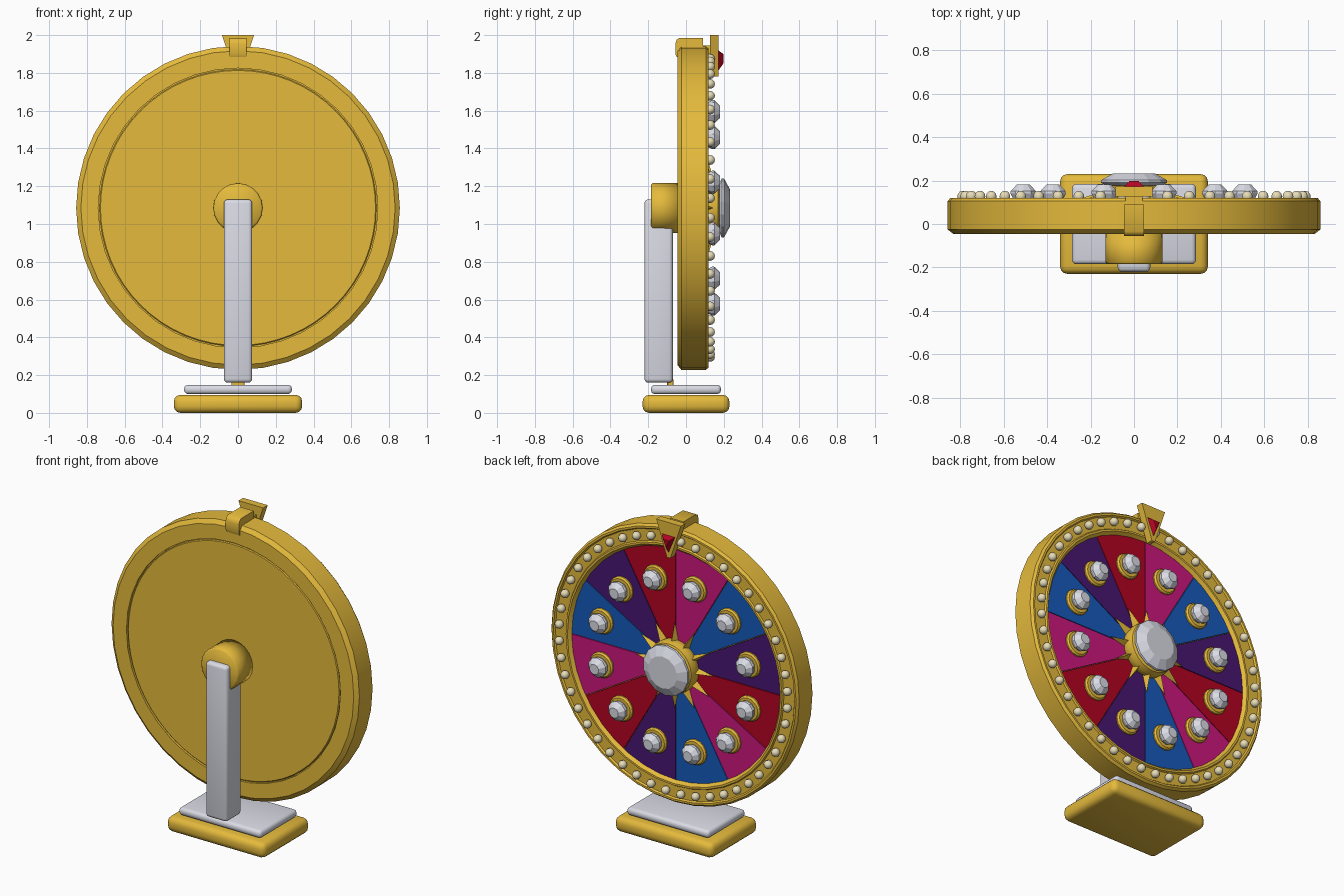
import bpy, bmesh, math
from mathutils import Matrix, Vector

if "Cube" in bpy.data.objects:
    bpy.data.objects.remove(bpy.data.objects["Cube"])

CZ = 1.085  # wheel centre height


def mat(name, r, g, b):
    m = bpy.data.materials.new(name)
    m.diffuse_color = (r, g, b, 1)
    m.use_nodes = True
    m.node_tree.nodes["Principled BSDF"].inputs["Base Color"].default_value = m.diffuse_color
    return m


GOLD = mat("gold", 0.78, 0.49, 0.045)
SILVER = mat("silver", 0.70, 0.71, 0.78)
CREAM = mat("cream_bulb", 0.80, 0.72, 0.48)
RED = mat("red", 0.45, 0.001, 0.016)
MAGENTA = mat("magenta", 0.60, 0.008, 0.20)
BLUE = mat("blue", 0.008, 0.10, 0.50)
PURPLE = mat("purple", 0.065, 0.008, 0.165)


def finish(bm, name, material, smooth=0, loc=(0, 0, 0)):
    bmesh.ops.remove_doubles(bm, verts=bm.verts, dist=1e-5)
    bmesh.ops.recalc_face_normals(bm, faces=bm.faces)
    me = bpy.data.meshes.new(name)
    bm.to_mesh(me)
    bm.free()
    me.materials.append(material)
    ob = bpy.data.objects.new(name, me)
    ob.location = loc
    bpy.context.collection.objects.link(ob)
    if smooth:
        bpy.ops.object.select_all(action='DESELECT')
        ob.select_set(True)
        bpy.context.view_layer.objects.active = ob
        bpy.ops.object.shade_smooth_by_angle(angle=math.radians(smooth))
    return ob


def lathe(name, profile, segs, material, smooth=0, loc=(0, 0, CZ)):
    """Spin a closed (radius, y) profile around the y axis."""
    bm = bmesh.new()
    rings = []
    for i in range(segs):
        a = 2 * math.pi * i / segs
        rings.append([bm.verts.new((r * math.sin(a), y, r * math.cos(a))) for r, y in profile])
    n = len(profile)
    for i in range(segs):
        p, q = rings[i], rings[(i + 1) % segs]
        for j in range(n):
            k = (j + 1) % n
            if profile[j][0] == 0 and profile[k][0] == 0:
                continue
            if profile[j][0] == 0:
                bm.faces.new((p[j], p[k], q[k]))
            elif profile[k][0] == 0:
                bm.faces.new((p[j], p[k], q[j]))
            else:
                bm.faces.new((p[j], p[k], q[k], q[j]))
    return finish(bm, name, material, smooth, loc)


def box(name, lo, hi, bevel, material, segs=3):
    bm = bmesh.new()
    bmesh.ops.create_cube(bm, size=1)
    lo, hi = Vector(lo), Vector(hi)
    for v in bm.verts:
        v.co = Vector([c * d for c, d in zip(v.co, hi - lo)]) + (lo + hi) / 2
    bmesh.ops.bevel(bm, geom=bm.edges[:], offset=bevel, segments=segs, profile=0.5, affect='EDGES')
    return finish(bm, name, material, 40)


def prism(name, pts, y0, y1, material, loc=(0, 0, 0), shrink=1):
    """Extrude an (x, z) outline from y0 to y1, optionally tapering."""
    bm = bmesh.new()
    cx = sum(p[0] for p in pts) / len(pts)
    cz = sum(p[1] for p in pts) / len(pts)
    a = [bm.verts.new((x, y0, z)) for x, z in pts]
    b = [bm.verts.new((cx + (x - cx) * shrink, y1, cz + (z - cz) * shrink)) for x, z in pts]
    bm.faces.new(a)
    bm.faces.new(b[::-1])
    for i in range(len(pts)):
        j = (i + 1) % len(pts)
        bm.faces.new((a[i], a[j], b[j], b[i]))
    return finish(bm, name, material, 0, loc)


def polar(r, a):
    """Clockwise from the top when looking at the painted side."""
    return (-r * math.sin(a), r * math.cos(a))


def copies(ob, positions):
    for n, (x, z) in enumerate(positions):
        o = ob if n == 0 else ob.copy()
        if n:
            bpy.context.collection.objects.link(o)
        o.location = (x, 0, CZ + z)


# Base, plate and post
box("base", (-0.34, -0.23, 0), (0.34, 0.23, 0.095), 0.035, GOLD)
box("base_plate", (-0.285, -0.185, 0.1), (0.285, 0.185, 0.148), 0.02, SILVER)
box("post_foot", (-0.035, -0.1, 0.13), (0.035, -0.065, 0.18), 0.005, GOLD, 1)
box("post", (-0.075, -0.22, 0.16), (0.075, -0.07, 1.13), 0.02, SILVER)

# Axle housing, softly shaded
lathe("axle_housing", [(0, -0.185), (0.122, -0.185), (0.131, -0.176), (0.132, -0.04), (0, -0.04)],
      20, GOLD, 100)

# Wheel rim with a shallow bulb channel, and disc
lathe("rim", [(0.74, -0.045), (0.832, -0.045), (0.857, -0.025), (0.857, 0.105), (0.845, 0.12),
              (0.833, 0.12), (0.826, 0.11), (0.754, 0.11), (0.748, 0.12), (0.736, 0.12),
              (0.72, 0.10), (0.72, -0.03), (0.74, -0.03)], 40, GOLD, 30)
lathe("wheel_disc", [(0, -0.043), (0.728, -0.043), (0.733, -0.038), (0.733, 0.09), (0, 0.09)],
      64, GOLD, 30)

# Coloured wedges with narrow gaps
STEP = math.pi / 6
colours = [("magenta", MAGENTA), ("blue", BLUE), ("purple", PURPLE), ("red", RED)]
for i in range(12):
    cname, cmat = colours[i % 4]
    outline = []
    for r, order in ((0.72, range(7)), (0.1, range(6, -1, -1))):
        g = 0.002 / r
        outline += [polar(r, i * STEP + g + (STEP - 2 * g) * k / 6) for k in order]
    prism("wedge_" + cname, outline, 0.085, 0.1, cmat, (0, 0, CZ))

# Gem and gold seat on every wedge
spots = [polar(0.527, (i + 0.5) * STEP) for i in range(12)]
copies(lathe("gem_seat", [(0, 0.095), (0.079, 0.095), (0.079, 0.108), (0.07, 0.118), (0, 0.118)],
             16, GOLD, 40), spots)
copies(lathe("gem", [(0, 0.112), (0.05, 0.116), (0.062, 0.14), (0.061, 0.151), (0.032, 0.181), (0, 0.181)],
             10, SILVER), spots)

# Bulbs around the rim
bulb_spots = [polar(0.79, (i + 0.5) * math.pi / 24) for i in range(48)]
R = 0.026
ball = [(R * math.sin(math.pi * k / 6), 0.127 - R * math.cos(math.pi * k / 6)) for k in range(1, 6)]
copies(lathe("bulb", [(0, 0.127 - R)] + ball + [(0, 0.127 + R)], 10, CREAM, 60), bulb_spots)

# Centre hub, gem and star spikes
lathe("hub_ring", [(0, 0.09), (0.15, 0.09), (0.162, 0.105), (0.162, 0.14), (0.155, 0.17),
                   (0.14, 0.178), (0, 0.178)], 24, GOLD, 40)
lathe("hub_gem", [(0, 0.17), (0.12, 0.172), (0.157, 0.19), (0.155, 0.202), (0.1, 0.232), (0, 0.232)],
      14, SILVER)
for i in range(12):
    bm = bmesh.new()
    base = [bm.verts.new(c) for c in ((-0.02, 0.098, 0.14), (0.02, 0.098, 0.14), (0, 0.15, 0.14))]
    tip = bm.verts.new((0, 0.11, 0.272))
    bm.faces.new(base)
    for k in range(3):
        bm.faces.new((base[k], base[(k + 1) % 3], tip))
    bm.transform(Matrix.Rotation(i * STEP, 4, 'Y'))
    finish(bm, "hub_spike", GOLD, 0, (0, 0, CZ))

# Clip over the top of the rim: a bent strip swept across x
bm = bmesh.new()
side = [(0.09, 1.985), (-0.035, 1.985), (-0.05, 1.975), (-0.056, 1.955), (-0.056, 1.9), (-0.05, 1.885),
        (-0.04, 1.885), (-0.02, 1.93), (0.09, 1.93)]
face = bm.faces.new([bm.verts.new((-0.046, y, z)) for y, z in side])
ext = bmesh.ops.extrude_face_region(bm, geom=[face])
for v in ext["geom"]:
    if isinstance(v, bmesh.types.BMVert):
        v.co.x = 0.046
finish(bm, "pointer_clip", GOLD, 60)

# Pointer with its red gem
prism("pointer_arm", [(-0.04, 1.9), (0.04, 1.9), (0.04, 1.945), (-0.04, 1.945)], 0.08, 0.14, GOLD)
prism("pointer", [(-0.085, 2.0), (0.085, 2.0), (0.012, 1.78), (-0.012, 1.78)], 0.127, 0.172, GOLD)
prism("pointer_gem", [(-0.046, 1.92), (0.046, 1.92), (0, 1.81)], 0.17, 0.198, RED, shrink=0.45)
